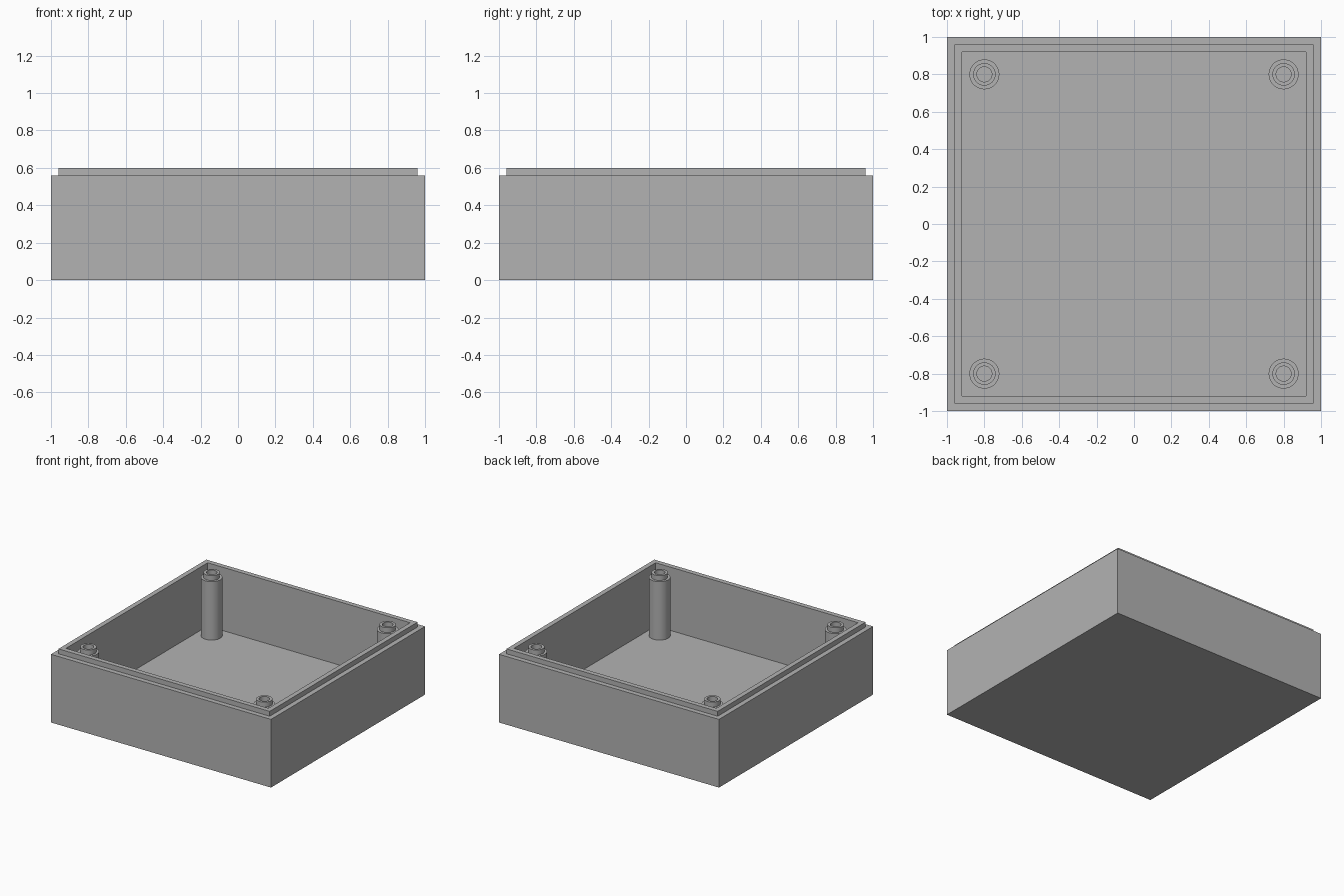
import bpy
import bmesh
from math import cos, sin, pi

cube = bpy.data.objects.get("Cube")
if cube:
    bpy.data.objects.remove(cube, do_unlink=True)

grey = bpy.data.materials.new("plain grey")
grey.use_nodes = True
colour = (0.45, 0.45, 0.45, 1)
grey.diffuse_color = colour
grey.node_tree.nodes["Principled BSDF"].inputs["Base Color"].default_value = colour


def loft(name, profile, sides, turn=0.0, cap_start=False):
    """Join rings of (radius, height) around z; the last ring is capped."""
    bm = bmesh.new()
    rings = []
    for radius, z in profile:
        angles = [turn + 2 * pi * i / sides for i in range(sides)]
        rings.append([bm.verts.new((radius * cos(a), radius * sin(a), z)) for a in angles])
    for low, high in zip(rings, rings[1:]):
        for i in range(sides):
            j = (i + 1) % sides
            bm.faces.new((low[i], low[j], high[j], high[i]))
    if cap_start:
        bm.faces.new(rings[0][::-1])
    bm.faces.new(rings[-1])
    bmesh.ops.recalc_face_normals(bm, faces=bm.faces)
    mesh = bpy.data.meshes.new(name)
    bm.to_mesh(mesh)
    bm.free()
    mesh.materials.append(grey)
    obj = bpy.data.objects.new(name, mesh)
    bpy.context.collection.objects.link(obj)
    return obj


FLOOR, RIM, TOP = 0.08, 0.56, 0.60

# Open square case: outer wall, ledge, raised lip, inner wall and floor
half_widths = [(1, 0), (1, RIM), (0.96, RIM), (0.96, TOP), (0.92, TOP), (0.92, FLOOR)]
loft("case", [(w * 2 ** 0.5, z) for w, z in half_widths], 4, pi / 4, cap_start=True)

# Corner screw posts: shaft, shoulder, narrow collar and bored hole
post_profile = [(0.08, FLOOR), (0.08, RIM), (0.06, RIM), (0.06, TOP),
                (0.04, TOP), (0.04, FLOOR + 0.002)]
for x, side in ((-0.8, "right"), (0.8, "left")):
    for y, end in ((-0.8, "front"), (0.8, "back")):
        post = loft(f"{end}_{side}_screw_post", post_profile, 48, cap_start=True)
        post.location = (x, y, 0)
        bpy.ops.object.select_all(action="DESELECT")
        post.select_set(True)
        bpy.context.view_layer.objects.active = post
        bpy.ops.object.shade_smooth_by_angle(angle=pi / 6)
